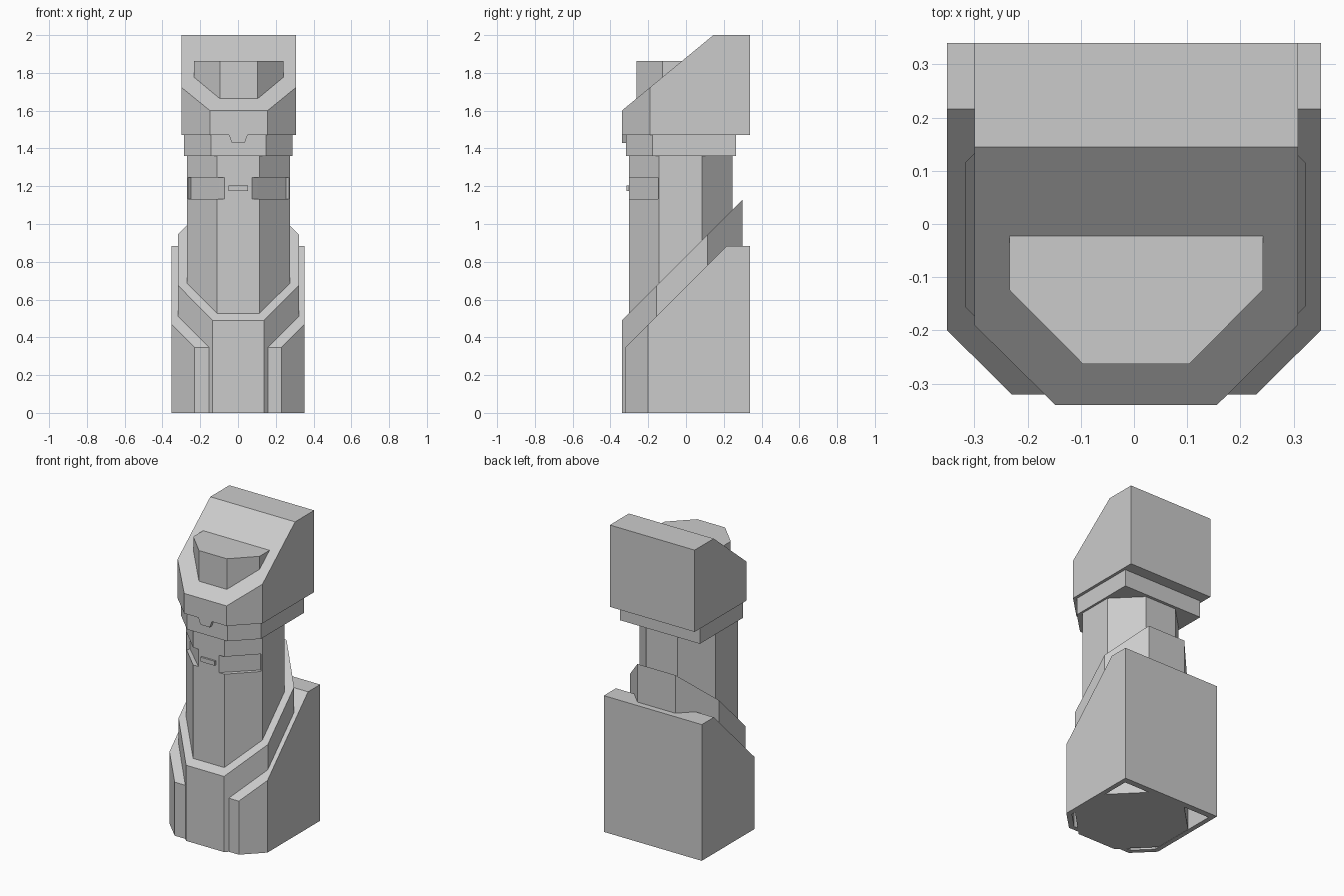
import bpy
import bmesh
from mathutils import Vector

cube = bpy.data.objects.get("Cube")
if cube:
    bpy.data.objects.remove(cube, do_unlink=True)

grey = bpy.data.materials.new("plain grey")
grey.use_nodes = True
colour = (0.6, 0.6, 0.6, 1)
grey.diffuse_color = colour
for node in grey.node_tree.nodes:
    if node.type == "BSDF_PRINCIPLED":
        node.inputs["Base Color"].default_value = colour


def mirrored(half):
    """Close a +x half outline, listed front to back, into a full outline."""
    return half + [(-x, y) for x, y in reversed(half)]


def prism(name, outline, z0, z1, shift=0.0, slope=None):
    """Extrude an outline; slope = (y, z, rise) trims the top with a plane."""
    bm = bmesh.new()
    base = bm.faces.new([bm.verts.new((x + shift, y, z0)) for x, y in outline])
    top = bmesh.ops.extrude_face_region(bm, geom=[base])["geom"]
    verts = [v for v in top if isinstance(v, bmesh.types.BMVert)]
    bmesh.ops.translate(bm, verts=verts, vec=(0, 0, z1 - z0))
    if slope:
        y, z, rise = slope
        cut = bmesh.ops.bisect_plane(
            bm, geom=bm.verts[:] + bm.edges[:] + bm.faces[:],
            plane_co=(0, y, z), plane_no=Vector((0, -rise, 1)),
            clear_outer=True)["geom_cut"]
        edges = [e for e in cut if isinstance(e, bmesh.types.BMEdge)]
        bmesh.ops.edgeloop_fill(bm, edges=edges)
    bmesh.ops.recalc_face_normals(bm, faces=bm.faces[:])
    mesh = bpy.data.meshes.new(name)
    bm.to_mesh(mesh)
    bm.free()
    mesh.materials.append(grey)
    obj = bpy.data.objects.new(name, mesh)
    bpy.context.collection.objects.link(obj)
    return obj


def carve(obj, cutter):
    """Subtract a cutter from an object and discard the cutter."""
    cutter.hide_render = True
    mod = obj.modifiers.new("carve", "BOOLEAN")
    mod.operation = "DIFFERENCE"
    mod.solver = "EXACT"
    mod.object = cutter
    bpy.context.view_layer.objects.active = obj
    bpy.ops.object.modifier_apply(modifier=mod.name)
    bpy.data.objects.remove(cutter, do_unlink=True)


# Base: outer shell with a hollow underside, and the sleeve inside it
shell = prism("outer_shell",
              mirrored([(0.23, -0.32), (0.351, -0.2), (0.351, 0.34)]),
              0, 0.883, 0, (-0.32, 0.347, 1))
carve(shell, prism("shell_hollow",
                   mirrored([(0.215, -0.29), (0.32, -0.186), (0.32, 0.3)]),
                   -0.1, 0.3))
prism("inner_sleeve",
      mirrored([(0.136, -0.34), (0.32, -0.155), (0.32, 0.115), (0.136, 0.3)]),
      0, 1.3, 0.002, (-0.34, 0.49, 1))

# Column with a recess carved in each front corner
column = prism("column",
               mirrored([(0.112, -0.303), (0.273, -0.143),
                         (0.273, 0.085), (0.112, 0.246)]),
               0.2, 1.37, 0.002)
recess = [(0.052, -0.322), (0.1, -0.278), (0.252, -0.133),
          (0.3, -0.181), (0.3, -0.322)]
for side in (1, -1):
    carve(column, prism("recess_cutter", [(side * x, y) for x, y in recess],
                        1.132, 1.245, 0.002))

# Small latch on the column front
prism("latch", mirrored([(0.051, -0.315), (0.051, -0.29)]), 1.175, 1.204, 0.002)

# Collar and head
prism("collar", mirrored([(0.145, -0.318), (0.287, -0.178), (0.287, 0.265)]),
      1.36, 1.475, 0.002)
prism("head", mirrored([(0.152, -0.34), (0.304, -0.19), (0.304, 0.34)]),
      1.47, 2, 0.004, (-0.34, 1.6, 0.825))
prism("head_block", mirrored([(0.1, -0.263), (0.238, -0.124), (0.238, -0.021)]),
      1.6, 1.862, 0.004)

# Tapered tab under the front of the head
tab = prism("head_tab", mirrored([(0.051, -0.339), (0.051, -0.31)]),
            1.428, 1.475, 0.002)
for v in tab.data.vertices:
    if v.co.z < 1.45:
        v.co.x *= 0.65
